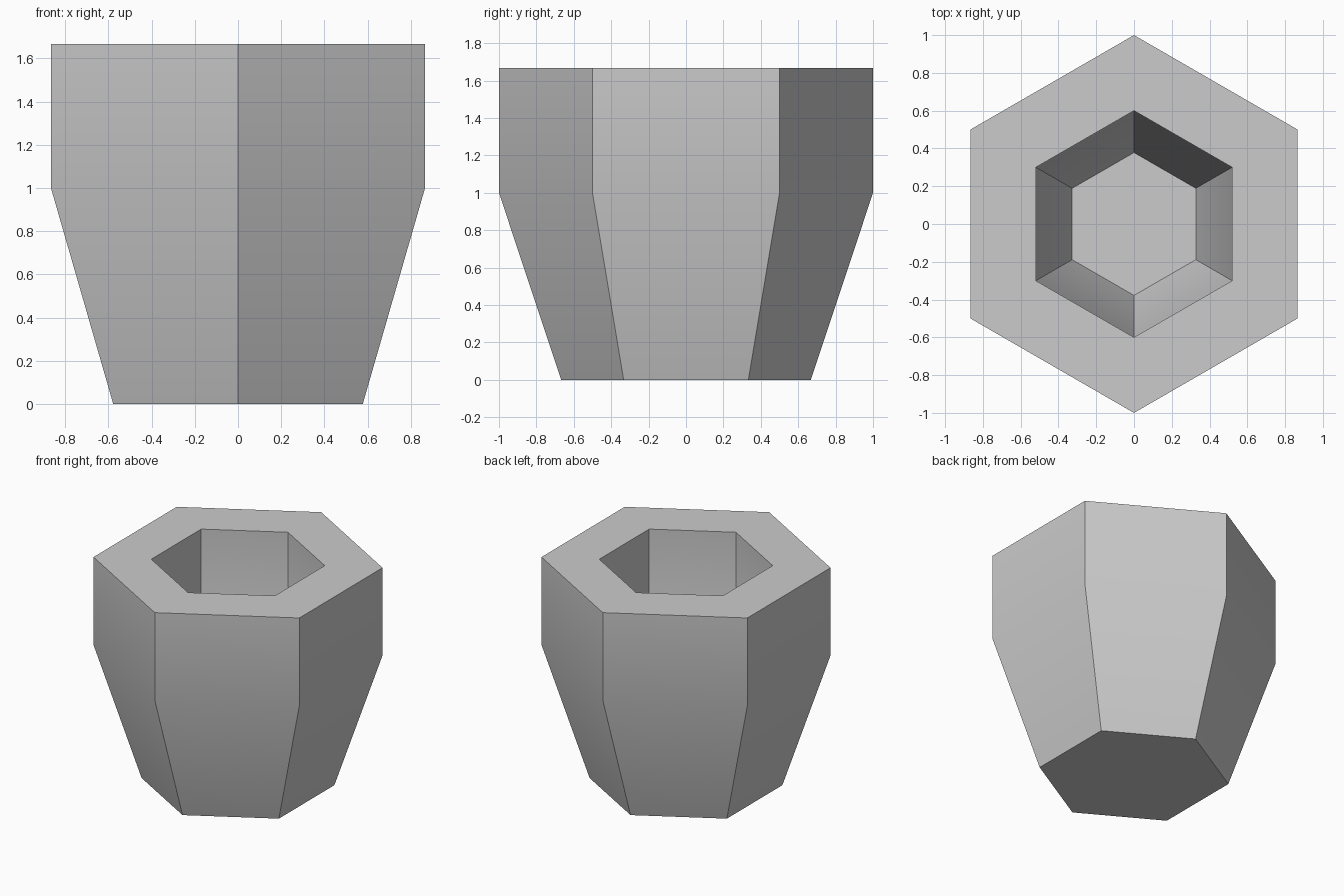
import bpy, bmesh, math

if "Cube" in bpy.data.objects:
    bpy.data.objects.remove(bpy.data.objects["Cube"])

# Single plain grey
grey = bpy.data.materials.new("plain grey")
grey.diffuse_color = (0.6, 0.6, 0.6, 1)
grey.use_nodes = True
grey.node_tree.nodes["Principled BSDF"].inputs["Base Color"].default_value = grey.diffuse_color

# Profile (radius, height): outside from base to rim, then down the hollow
profile = [(0.667, 0), (1, 1), (1, 1.667), (0.6, 1.667), (0.6, 1), (0.378, 0.333)]
SIDES = 6

bm = bmesh.new()
rings = []
for r, z in profile:
    angles = [math.pi / 2 + 2 * math.pi * i / SIDES for i in range(SIDES)]
    rings.append([bm.verts.new((r * math.cos(a), r * math.sin(a), z)) for a in angles])

# Walls and rim
for low, high in zip(rings, rings[1:]):
    for i in range(SIDES):
        j = (i + 1) % SIDES
        bm.faces.new((low[i], low[j], high[j], high[i]))

# Underside and floor of the hollow
bm.faces.new(rings[0][::-1])
bm.faces.new(rings[-1])
bmesh.ops.recalc_face_normals(bm, faces=bm.faces)

mesh = bpy.data.meshes.new("hexagonal_pot")
bm.to_mesh(mesh)
bm.free()
mesh.materials.append(grey)
pot = bpy.data.objects.new("hexagonal_pot", mesh)
bpy.context.collection.objects.link(pot)

# Soft bend between straight and tapered walls, sharp corners elsewhere
bpy.context.view_layer.objects.active = pot
pot.select_set(True)
bpy.ops.object.shade_smooth_by_angle(angle=math.radians(30))
